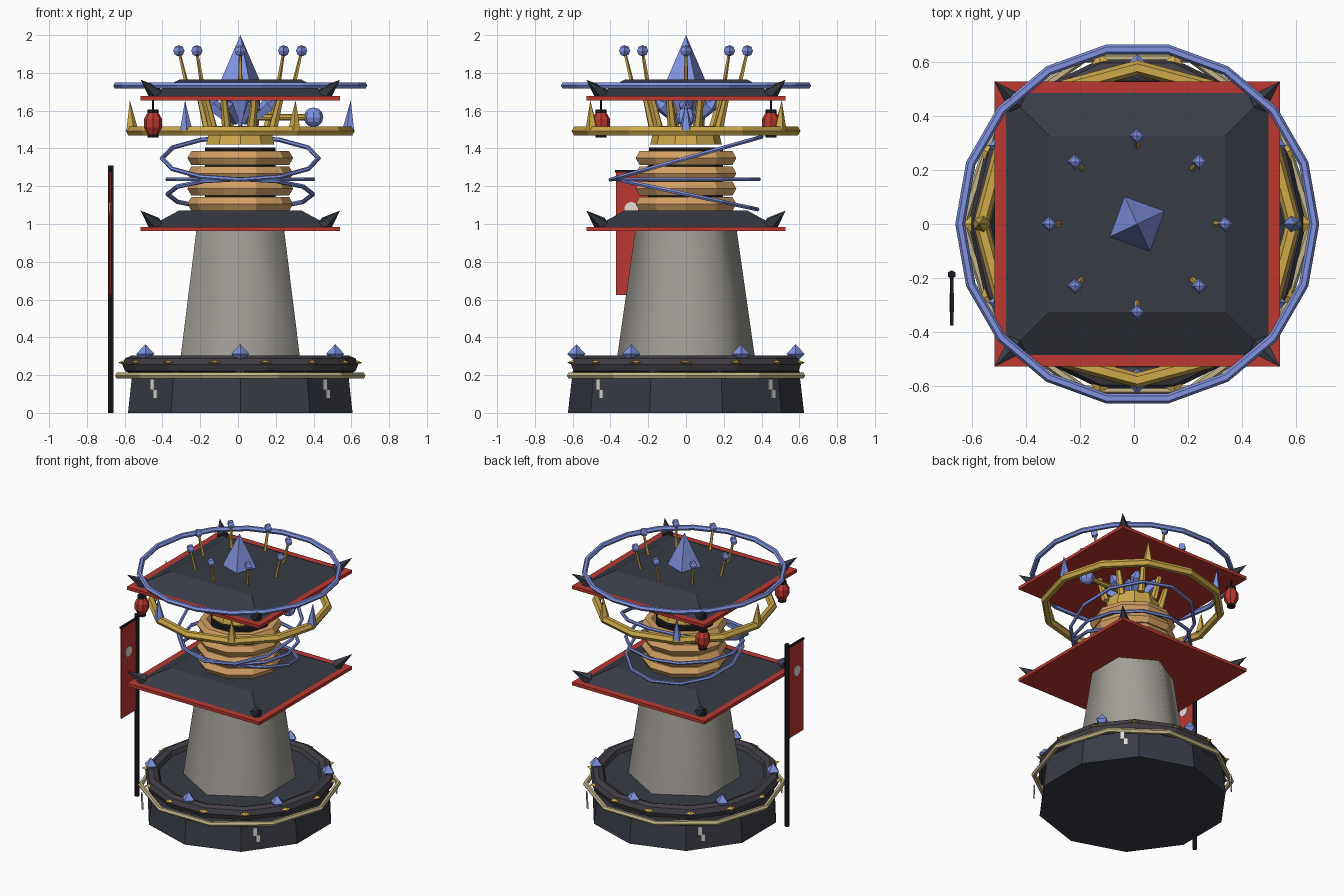
import bpy, math
from math import cos, sin, pi, radians
from mathutils import Vector

if "Cube" in bpy.data.objects:
    bpy.data.objects.remove(bpy.data.objects["Cube"])

CX = 0.012  # tower axis


def mat(name, r, g, b):
    m = bpy.data.materials.new(name)
    m.diffuse_color = (r, g, b, 1)
    m.use_nodes = True
    m.node_tree.nodes["Principled BSDF"].inputs["Base Color"].default_value = m.diffuse_color
    return m


SLATE = mat("slate", 0.04, 0.045, 0.06)
DARK = mat("dark", 0.055, 0.05, 0.06)
BLACK = mat("black", 0.01, 0.01, 0.012)
STONE = mat("stone", 0.36, 0.34, 0.31)
RED = mat("red", 0.5, 0.04, 0.03)
GOLD = mat("gold", 0.62, 0.40, 0.07)
PALE = mat("pale_gold", 0.55, 0.47, 0.25)
ORANGE = mat("copper", 0.66, 0.36, 0.13)
BLUE = mat("crystal_blue", 0.22, 0.29, 0.75)
WHITE = mat("white", 0.75, 0.73, 0.68)


def done(name, m):
    o = bpy.context.object
    o.name = name
    o.data.materials.append(m)
    return o


def cone(name, m, n, r1, r2, a, b, spin=0.0):
    """Tapered n-sided solid running from point a to point b."""
    a, b = Vector(a), Vector(b)
    d = b - a
    bpy.ops.mesh.primitive_cone_add(vertices=n, radius1=r1, radius2=r2, depth=d.length)
    o = done(name, m)
    q = d.to_track_quat('Z', 'Y') if d.xy.length > 1e-6 else Vector((0, 0, 1)).rotation_difference(d)
    o.rotation_mode = 'QUATERNION'
    o.rotation_quaternion = q @ Vector((0, 0, 1)).rotation_difference(Vector((0, 0, 1)))
    if spin:
        from mathutils import Quaternion
        o.rotation_quaternion = q @ Quaternion((0, 0, 1), spin)
    o.location = (a + b) / 2
    return o


def ring(name, m, n, major, minor, z, tilt=0.0, sides=6):
    bpy.ops.mesh.primitive_torus_add(location=(CX, 0, z), rotation=(tilt, 0, 0), major_segments=n,
                                     minor_segments=sides, major_radius=major, minor_radius=minor)
    return done(name, m)


def box(name, m, loc, size, rz=0.0):
    bpy.ops.mesh.primitive_cube_add(size=1, location=loc, rotation=(0, 0, rz))
    o = done(name, m)
    o.scale = size
    return o


def gem(name, m, loc, r, h_up, h_down, spin=0.0):
    """Four-sided double pyramid."""
    pts = [(r * cos(spin + i * pi / 2), r * sin(spin + i * pi / 2), 0) for i in range(4)]
    pts += [(0, 0, h_up), (0, 0, -h_down)]
    faces = [f for i in range(4) for f in ((i, (i + 1) % 4, 4), ((i + 1) % 4, i, 5))]
    me = bpy.data.meshes.new(name)
    me.from_pydata(pts, [], faces)
    o = bpy.data.objects.new(name, me)
    o.location = loc
    me.materials.append(m)
    bpy.context.collection.objects.link(o)
    return o


def polar(r, deg, z):
    return (CX + r * cos(radians(deg)), r * sin(radians(deg)), z)


# base drum, its rings, gems and studs
cone("base_drum", SLATE, 10, 0.625, 0.595, (CX, 0, 0), (CX, 0, 0.26))
ring("base_pale_ring", PALE, 10, 0.645, 0.018, 0.197)
ring("base_dark_ring", DARK, 14, 0.576, 0.048, 0.255, sides=8)
for i in range(6):
    gem("base_gem", BLUE, polar(0.58, 30 + 60 * i, 0.312), 0.048, 0.052, 0.048)
for i in range(14):
    o = gem("ring_stud", GOLD, polar(0.598, i * 360 / 14, 0.266), 0.048, 0.02, 0.02)
    o.rotation_euler.z = i * 2 * pi / 14

# small pale plaques on the drum
for i in range(4):
    a = 45 + 90 * i
    for side, z, h in ((-1, 0.15, 0.06), (1, 0.1, 0.05)):
        p = Vector(polar(0.645, a, z))
        t = Vector((-sin(radians(a)), cos(radians(a)), 0))
        box("plaque", WHITE, p + t * side * 0.011, (0.008, 0.03, h), radians(a))

# tapered stone trunk
cone("trunk", STONE, 6, 0.371, 0.268, (CX, 0, 0.25), (CX, 0, 0.97))
bpy.ops.object.shade_smooth_by_angle(angle=radians(62))

# two square roofs with corner horns
for z in (0.963, 1.656):
    box("roof_edge", RED, (CX, 0, z + 0.01), (1.055, 1.055, 0.022))
    cone("roof_slope", SLATE, 4, 0.487 * 2 ** 0.5, 0.325 * 2 ** 0.5,
         (CX, 0, z + 0.02), (CX, 0, z + 0.108), spin=pi / 4)
    for sx in (-1, 1):
        for sy in (-1, 1):
            cone("roof_horn", SLATE, 5, 0.042, 0, (CX + sx * 0.448, sy * 0.448, z + 0.035),
                 (CX + sx * 0.528, sy * 0.528, z + 0.108))

# coil stack and dark core
cone("core", BLACK, 10, 0.195, 0.195, (CX, 0, 1.0), (CX, 0, 1.405))
for i in range(4):
    ring("coil", ORANGE, 10, 0.237, 0.043, 1.106 + 0.081 * i)
cone("gold_collar", GOLD, 10, 0.19, 0.165, (CX, 0, 1.42), (CX, 0, 1.52))

# orbiting blue hoops
ring("hoop_flat", BLUE, 12, 0.385, 0.012, 1.237)
ring("hoop_upper", BLUE, 12, 0.415, 0.012, 1.348, radians(15.8))
ring("hoop_lower", BLUE, 12, 0.385, 0.012, 1.158, radians(-12))

# golden crown ring with alternating spikes
ring("crown_ring", GOLD, 12, 0.578, 0.028, 1.492)
for i in range(6):
    cone("crown_spike", (BLUE, GOLD)[i % 2], 5, 0.034, 0,
         polar(0.575, 60 * i, 1.5), polar(0.585, 60 * i, 1.655))

# golden prongs and crystal cluster below the upper roof
for i in range(8):
    cone("prong", GOLD, 6, 0.026, 0.018, polar(0.155 + 0.03 * (i % 2), 22.5 + 45 * i, 1.5),
         polar(0.2 + 0.03 * (i % 2), 22.5 + 45 * i, 1.67))
for i in range(6):
    cone("cluster_crystal", BLUE, 5, 0.02, 0.04, polar(0.05, 60 * i, 1.54), polar(0.15, 60 * i, 1.63))
    cone("cluster_tip", BLUE, 5, 0.04, 0, polar(0.15, 60 * i, 1.63), polar(0.19, 60 * i, 1.665))
gem("spire_crystal", BLUE, (CX, 0, 1.74), 0.123, 0.26, 0.24, radians(25))

# side arm with orb
cone("orb_arm", GOLD, 8, 0.017, 0.017, (0.07, 0, 1.565), (0.37, 0, 1.565))
bpy.ops.mesh.primitive_uv_sphere_add(segments=8, ring_count=6, radius=0.052, location=(0.4, 0, 1.565))
done("side_orb", BLUE)

# halo and rods with beads on the upper roof
ring("halo", BLUE, 18, 0.655, 0.018, 1.733)
for i in range(8):
    cone("bead_rod", GOLD, 5, 0.012, 0.008, polar(0.287, 45 * i, 1.75), polar(0.322, 45 * i, 1.9))
    bpy.ops.mesh.primitive_uv_sphere_add(segments=4, ring_count=4, radius=0.03,
                                         location=polar(0.325, 45 * i, 1.917))
    done("bead", BLUE)

# hanging lanterns on the left corners
for sy in (-1, 1):
    x, y = -0.45, 0.45 * sy
    prof = ((0.028, 1.475), (0.048, 1.51), (0.048, 1.555), (0.028, 1.59))
    for (r1, z1), (r2, z2) in zip(prof, prof[1:]):
        cone("lantern_body", RED, 8, r1, r2, (x, y, z1), (x, y, z2))
    cone("lantern_cap", BLACK, 8, 0.03, 0.03, (x, y, 1.585), (x, y, 1.605))
    cone("lantern_foot", BLACK, 8, 0.028, 0.028, (x, y, 1.458), (x, y, 1.478))
    cone("lantern_cord", BLACK, 4, 0.005, 0.005, (x, y, 1.6), (x, y, 1.66))

# banner pole, crossbar, cloth and disc
PX, PY = -0.674, -0.187
cone("banner_pole", BLACK, 6, 0.016, 0.016, (PX, PY, 0), (PX, PY, 1.31))
box("banner_bar", BLACK, (PX, -0.28, 1.28), (0.012, 0.19, 0.014))
box("banner_cloth", RED, (PX, -0.285, 0.95), (0.008, 0.17, 0.65))
cone("banner_disc", WHITE, 10, 0.037, 0.037, (PX - 0.008, -0.29, 1.08), (PX + 0.008, -0.29, 1.08))
